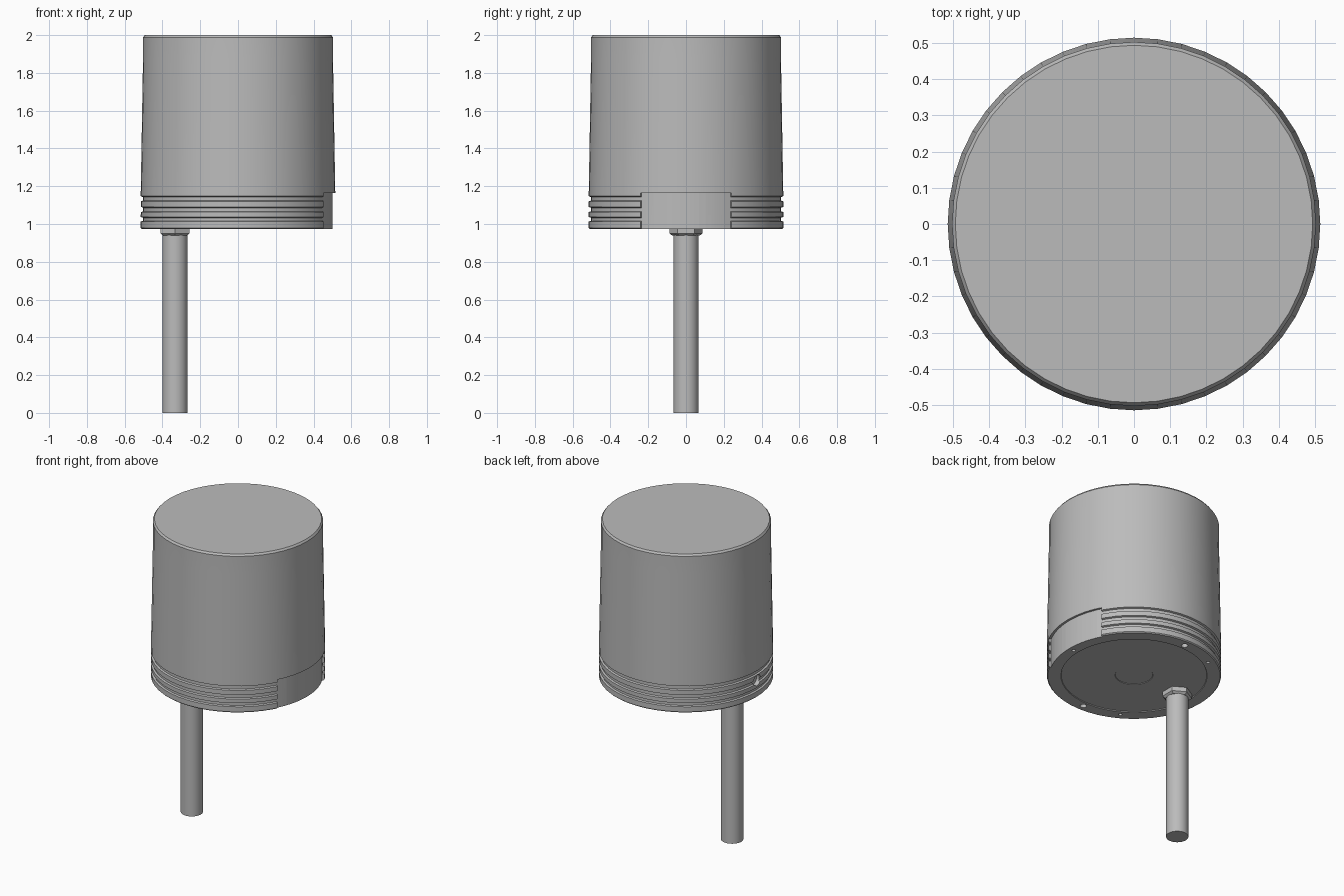
import bpy, bmesh, math
from mathutils import Matrix

if "Cube" in bpy.data.objects:
    bpy.data.objects.remove(bpy.data.objects["Cube"])

grey = bpy.data.materials.new("mid grey")
grey.use_nodes = True
colour = (0.5, 0.5, 0.5, 1)
grey.diffuse_color = colour
grey.node_tree.nodes["Principled BSDF"].inputs["Base Color"].default_value = colour


def finish(name, bm, smooth=True):
    bmesh.ops.recalc_face_normals(bm, faces=bm.faces)
    mesh = bpy.data.meshes.new(name)
    bm.to_mesh(mesh)
    bm.free()
    mesh.materials.append(grey)
    obj = bpy.data.objects.new(name, mesh)
    bpy.context.collection.objects.link(obj)
    if smooth:
        shade(obj)
    return obj


def shade(obj):
    bpy.ops.object.select_all(action='DESELECT')
    obj.select_set(True)
    bpy.context.view_layer.objects.active = obj
    bpy.ops.object.shade_smooth_by_angle(angle=math.radians(30))


def lathe(name, profile, sides, x=0, turn=0.0):
    """Closed solid of revolution; the profile starts and ends off the axis."""
    bm = bmesh.new()
    rings = []
    for r, z in profile:
        angles = [turn + math.tau * i / sides for i in range(sides)]
        rings.append([bm.verts.new((x + r * math.cos(a), r * math.sin(a), z)) for a in angles])
    for low, high in zip(rings, rings[1:]):
        for i in range(sides):
            j = (i + 1) % sides
            bm.faces.new((low[i], low[j], high[j], high[i]))
    bm.faces.new(rings[0])
    bm.faces.new(rings[-1])
    return finish(name, bm)


def cut(target, cutter):
    mod = target.modifiers.new("cut", 'BOOLEAN')
    mod.operation = 'DIFFERENCE'
    mod.solver = 'EXACT'
    mod.object = cutter
    bpy.context.view_layer.objects.active = target
    bpy.ops.object.modifier_apply(modifier=mod.name)
    bpy.data.objects.remove(cutter)


def drill(target, radius, depth, matrix):
    bm = bmesh.new()
    bmesh.ops.create_cone(bm, cap_ends=True, segments=16, radius1=radius,
                          radius2=radius, depth=2 * depth, matrix=matrix)
    cut(target, finish("drill_cutter", bm, False))


# Tapered housing with three grip grooves and a slightly sunken underside
R = 0.515
profile = [(0.11, 0.982), (0.112, 0.979), (0.43, 0.979), (0.432, 0.974), (R - 0.006, 0.974), (R, 0.98)]
for low, high in ((1.013, 1.037), (1.063, 1.09), (1.12, 1.147)):
    profile += [(R, low), (R - 0.011, low + 0.004), (R - 0.011, high - 0.004), (R, high)]
profile += [(R, 1.165), (0.503, 1.87), (0.503, 1.988), (0.494, 2.0)]
housing = lathe("housing", profile, 48)

# Curved label recess on the +x side
bm = bmesh.new()
corners = [(0.5, 0.9), (0.6, 0.9), (0.6, 1.164), (0.5, 1.164)]
rings = []
for i in range(15):
    a = math.radians(-28 + 4 * i)
    rings.append([bm.verts.new((r * math.cos(a), r * math.sin(a), z)) for r, z in corners])
for one, two in zip(rings, rings[1:]):
    for k in range(4):
        bm.faces.new((one[k], one[k - 1], two[k - 1], two[k]))
bm.faces.new(rings[0])
bm.faces.new(rings[-1])
cut(housing, finish("recess_cutter", bm, False))

# Screw holes underneath: three small, two large
for degrees, radius in ((0, 0.011), (120, 0.011), (240, 0.011), (90, 0.02), (270, 0.02)):
    spot = Matrix.Rotation(math.radians(degrees), 4, 'Z') @ Matrix.Translation((0.465, 0, 0.974))
    drill(housing, radius, 0.07, spot)

# Round side socket on the -x side
drill(housing, 0.036, 0.03, Matrix.Translation((-R, 0, 1.085)) @ Matrix.Rotation(math.pi / 2, 4, 'Y'))
shade(housing)

# Stem with its hexagonal nut
STEM_X = -0.333
lathe("stem", [(0.066, 0), (0.066, 0.985)], 32, STEM_X)
lathe("stem_nut", [(0.072, 0.938), (0.088, 0.95), (0.088, 0.985)], 6, STEM_X, math.pi / 2)
